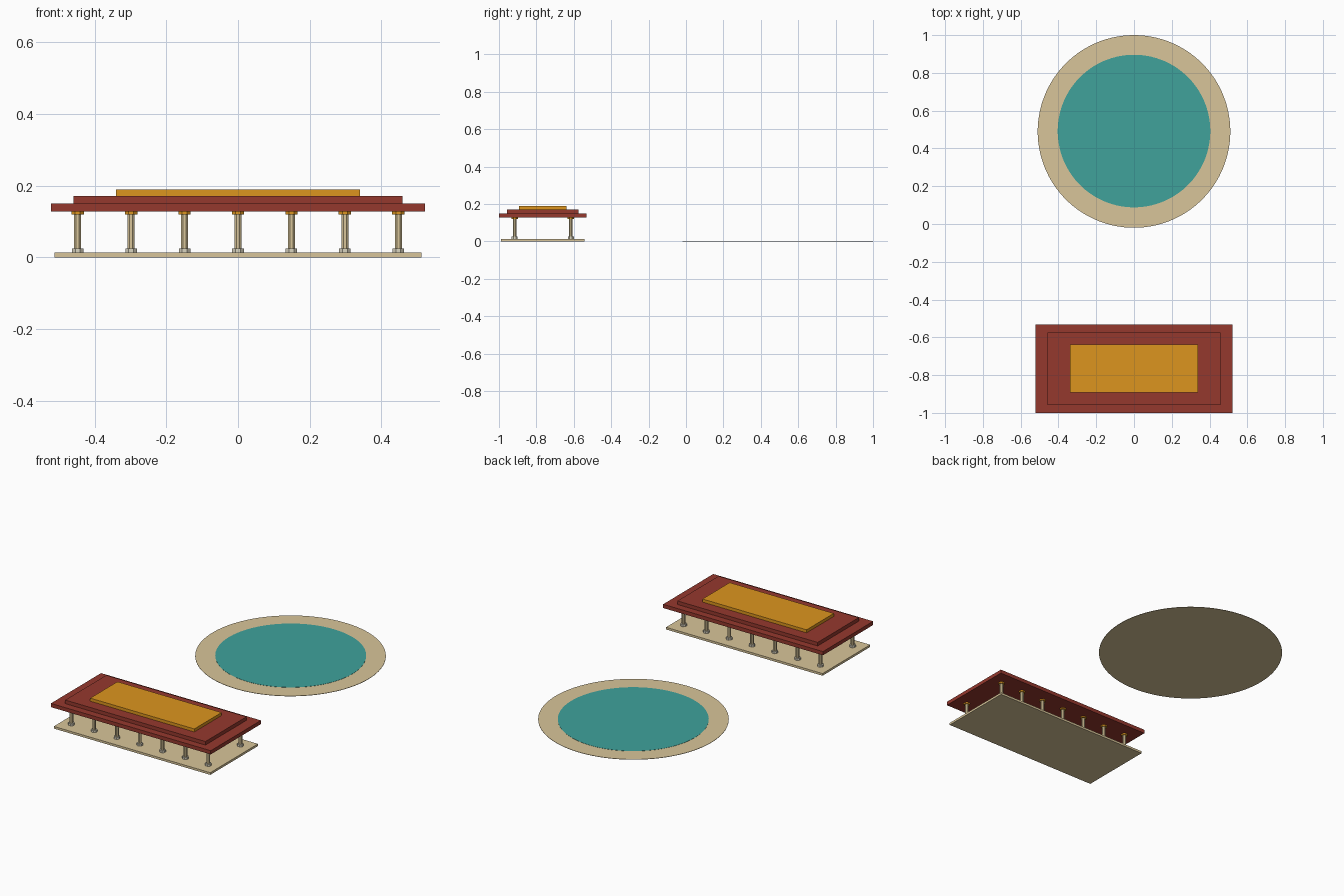
import bpy
import bmesh
from math import pi
from mathutils import Matrix

if "Cube" in bpy.data.objects:
    bpy.data.objects.remove(bpy.data.objects["Cube"])


def material(name, rgb):
    m = bpy.data.materials.new(name)
    m.diffuse_color = (*rgb, 1)
    m.use_nodes = True
    m.node_tree.nodes["Principled BSDF"].inputs["Base Color"].default_value = m.diffuse_color
    return m


SAND = material("sand", (0.69, 0.56, 0.32))
STONE = material("stone", (0.70, 0.66, 0.53))
RED = material("red", (0.30, 0.04, 0.027))
GOLD = material("gold", (0.72, 0.30, 0.013))
WATER = material("water", (0.05, 0.36, 0.33))


def finish(name, bm, mat, loc):
    mesh = bpy.data.meshes.new(name)
    bm.to_mesh(mesh)
    bm.free()
    mesh.materials.append(mat)
    ob = bpy.data.objects.new(name, mesh)
    ob.location = loc
    bpy.context.collection.objects.link(ob)
    return ob


def box(name, sx, sy, z0, z1, mat, y):
    bm = bmesh.new()
    bmesh.ops.create_cube(bm, size=1, matrix=Matrix.Diagonal((sx, sy, z1 - z0, 1)))
    return finish(name, bm, mat, (0, y, (z0 + z1) / 2))


def cylinder(name, r, z0, z1, sides, mat, x, y):
    bm = bmesh.new()
    bmesh.ops.create_cone(bm, cap_ends=True, segments=sides, radius1=r, radius2=r,
                          depth=z1 - z0, matrix=Matrix.Rotation(pi / sides, 4, 'Z'))
    return finish(name, bm, mat, (x, y, (z0 + z1) / 2))


# Pavilion floor and stepped roof
YC = -0.766
box("pavilion_floor", 1.022, 0.445, 0, 0.013, SAND, YC)
box("roof_lower", 1.044, 0.468, 0.128, 0.15, RED, YC)
box("roof_middle", 0.916, 0.384, 0.15, 0.171, RED, YC)
box("roof_top", 0.68, 0.254, 0.171, 0.189, GOLD, YC)

# Two rows of seven columns, each with base and capital
for row, y in (("front", YC - 0.15), ("back", YC + 0.15)):
    for i in range(7):
        x = (i - 3) * 0.149
        cylinder(f"{row}_column_base_{i}", 0.0175, 0.013, 0.025, 8, STONE, x, y)
        cylinder(f"{row}_column_{i}", 0.0105, 0.025, 0.12, 8, SAND, x, y)
        cylinder(f"{row}_column_capital_{i}", 0.0185, 0.12, 0.128, 8, GOLD, x, y)

# Round pool: paved disc with the water just above it
cylinder("pool_paving", 0.51, 0, 0.002, 96, SAND, 0, 0.49)
cylinder("pool_water", 0.404, 0.001, 0.003, 96, WATER, 0, 0.492)
